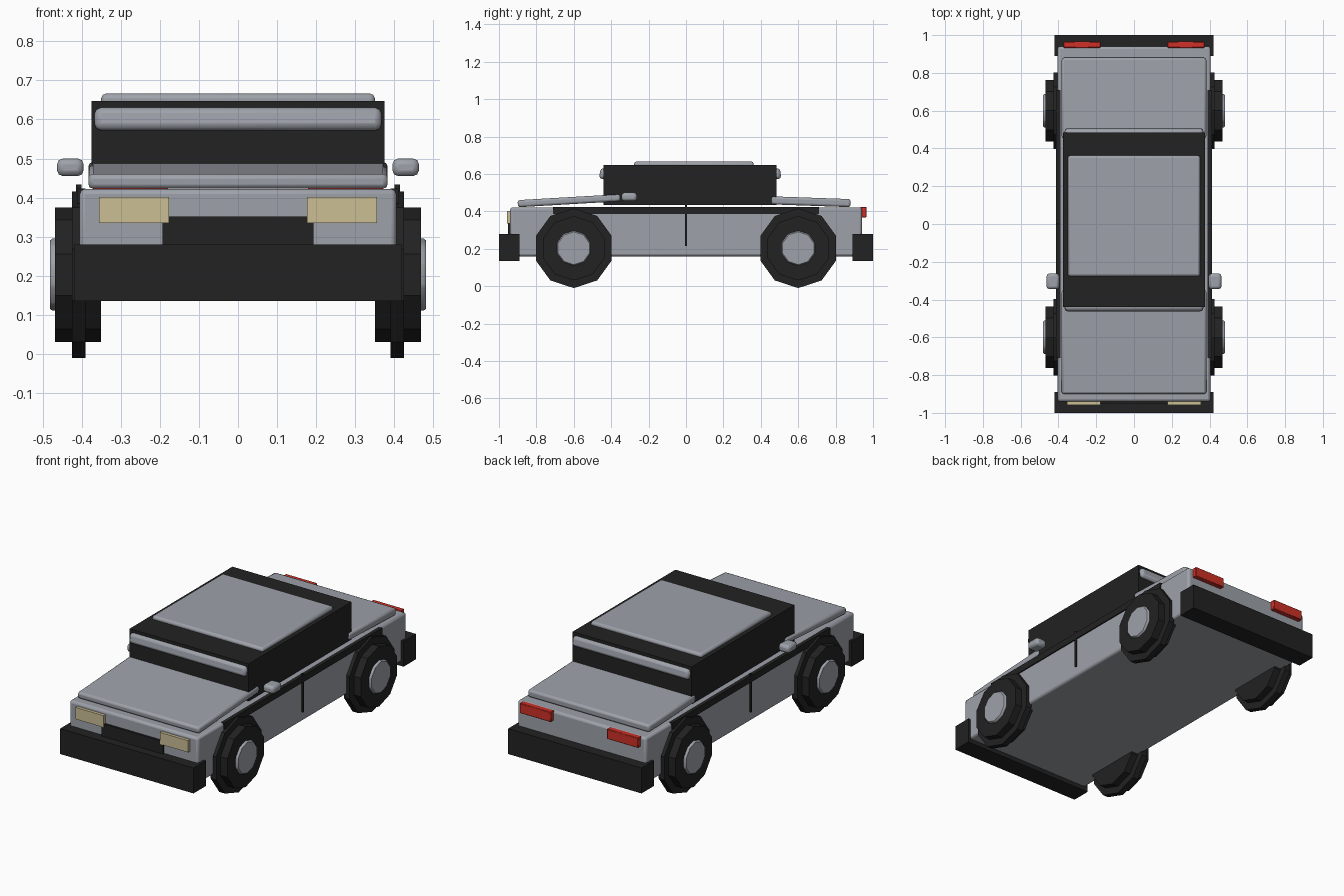
import bpy, math
from mathutils import Matrix

if "Cube" in bpy.data.objects:
    bpy.data.objects.remove(bpy.data.objects["Cube"])


def material(name, rgb):
    m = bpy.data.materials.new(name)
    m.use_nodes = True
    m.diffuse_color = (*rgb, 1)
    m.node_tree.nodes["Principled BSDF"].inputs["Base Color"].default_value = (*rgb, 1)
    return m


SILVER = material("silver paint", (0.34, 0.36, 0.40))
BLACK = material("black trim", (0.016, 0.016, 0.016))
CREAM = material("headlight cream", (0.60, 0.52, 0.30))
RED = material("taillight red", (0.62, 0.03, 0.02))


def finish(name, mat, bevel=0.0, segments=2):
    ob = bpy.context.object
    ob.name = name
    ob.data.materials.append(mat)
    if bevel:
        mod = ob.modifiers.new("Bevel", "BEVEL")
        mod.width = bevel
        mod.segments = segments
        bpy.ops.object.shade_smooth_by_angle(angle=math.radians(40))
    return ob


def box(name, mat, x, y, z, bevel=0.0, segments=2, tilt=0.0):
    """Box spanning the three (low, high) ranges, tilted about its x axis."""
    spans = (x, y, z)
    bpy.ops.mesh.primitive_cube_add(size=1, location=[(a + b) / 2 for a, b in spans])
    ob = bpy.context.object
    ob.data.transform(Matrix.Diagonal([b - a for a, b in spans] + [1]))
    ob.rotation_euler.x = tilt
    return finish(name, mat, bevel, segments)


def disc(name, mat, side, y, x_in, x_out, radius, bevel=0.0):
    """Ten-sided disc on the axle line, with flat sides at top and bottom."""
    bpy.ops.mesh.primitive_cylinder_add(vertices=10, radius=radius, depth=x_out - x_in)
    ob = bpy.context.object
    ob.data.transform(Matrix.Rotation(math.pi / 2, 4, "Y") @ Matrix.Rotation(math.pi / 2, 4, "Z"))
    ob.location = (side * (x_in + x_out) / 2, y, 0.203)
    return finish(name, mat, bevel, 1)


def pair(low, high, side):
    return tuple(sorted((side * low, side * high)))


# Body shell, bumpers and grille
box("body", SILVER, (-0.405, 0.405), (-0.94, 0.94), (0.16, 0.422), 0.013)
box("front_bumper", BLACK, (-0.42, 0.42), (-1, -0.89), (0.135, 0.28))
box("rear_bumper", BLACK, (-0.42, 0.42), (0.89, 1), (0.135, 0.28))
box("grille", BLACK, (-0.193, 0.193), (-0.952, -0.92), (0.21, 0.352))

# Sloping hood and trunk lids
box("hood", SILVER, (-0.383, 0.383), (-0.9, -0.35), (0.438, 0.476), 0.012, tilt=0.058)
box("trunk_lid", SILVER, (-0.383, 0.383), (0.455, 0.88), (0.43, 0.473), 0.012, tilt=-0.035)

# Cabin, roof panel and the strips across both screens
box("cabin", BLACK, (-0.375, 0.375), (-0.44, 0.485), (0.434, 0.647))
box("roof_panel", SILVER, (-0.35, 0.35), (-0.277, 0.362), (0.63, 0.666), 0.012)
box("front_screen_strip", SILVER, (-0.367, 0.367), (-0.461, -0.425), (0.572, 0.63), 0.016, tilt=-0.15)
box("rear_screen_strip", SILVER, (-0.367, 0.367), (0.47, 0.506), (0.572, 0.63), 0.016, tilt=0.15)

for side, word in ((1, "left"), (-1, "right")):
    # Lamps, mirrors and side trim
    box(word + "_headlight", CREAM, pair(0.177, 0.355, side), (-0.957, -0.925), (0.335, 0.402))
    box(word + "_taillight", RED, pair(0.177, 0.373, side), (0.933, 0.965), (0.367, 0.424), 0.003, 1)
    box(word + "_mirror", SILVER, pair(0.395, 0.463, side), (-0.345, -0.262), (0.455, 0.5), 0.015)
    box(word + "_side_trim", BLACK, pair(0.39, 0.412, side), (-0.71, 0.71), (0.385, 0.423))
    box(word + "_door_gap", BLACK, pair(0.4, 0.414, side), (-0.005, 0.005), (0.215, 0.433))
    # Wheels
    for y, end in ((-0.6, "front"), (0.6, "rear")):
        label = end + "_" + word
        disc(label + "_tyre", BLACK, side, y, 0.35, 0.468, 0.172)
        disc(label + "_tread", BLACK, side, y, 0.39, 0.425, 0.213)
        disc(label + "_hub", SILVER, side, y, 0.44, 0.481, 0.094, 0.006)
